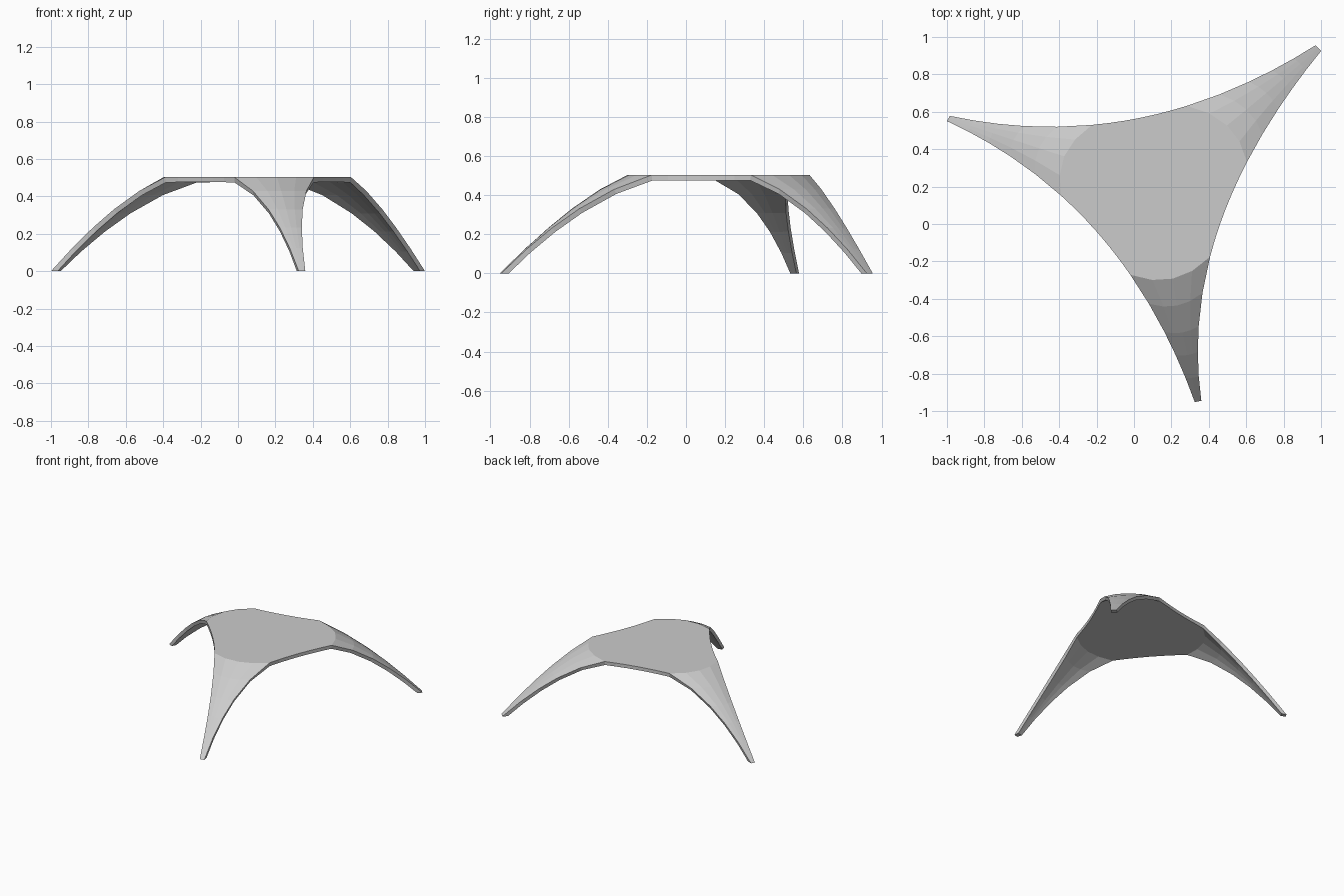
import bpy, bmesh
from mathutils import Vector

if "Cube" in bpy.data.objects:
    bpy.data.objects.remove(bpy.data.objects["Cube"])

TOP, THICK = 0.503, 0.027
COLS = 4
STEPS = [-0.08, 0.0, 0.17, 0.34, 0.52, 0.75, 1.0]   # foot -> roof fold

# Plan outline: three inward-bowed edges (start, control, end, fold near start, fold near end)
EDGES = [
    ((-0.985, 0.578), (0.03, 0.36), (0.97, 0.955), 0.38, 0.64),     # back
    ((1.0, 0.925), (0.23, -0.02), (0.36, -0.945), 0.315, 0.586),    # right
    ((0.325, -0.952), (-0.0625, 0.12), (-1.0, 0.55), 0.355, 0.635), # front left
]


def plan(edge, t):
    a, b, c = (Vector(p) for p in edge[:3])
    return a * (1 - t) ** 2 + b * 2 * t * (1 - t) + c * t * t


def leg_row(e_in, e_out, s):
    """Cross-section of a leg, bowed toward its foot, at fraction s of its length."""
    left = plan(e_in, 1 - s * (1 - e_in[4]))
    right = plan(e_out, s * e_out[3])
    tip = (plan(e_in, 1) + plan(e_out, 0)) / 2
    out = (tip - (left + right) / 2)
    out = out.normalized() if s > 0.01 else Vector((0, 0))
    z = TOP * (1.55 * s - 0.55 * s * s)
    row = []
    for i in range(COLS + 1):
        u = i / COLS
        p = left.lerp(right, u) + out * 0.07 * s * s * 4 * u * (1 - u)
        row.append((p.x, p.y, z))
    return row


bm = bmesh.new()
roof = []
for k, edge in enumerate(EDGES):
    nxt = EDGES[(k + 1) % 3]
    # Curved leg
    rows = [[bm.verts.new(p) for p in leg_row(edge, nxt, s)] for s in STEPS]
    for r0, r1 in zip(rows, rows[1:]):
        for i in range(COLS):
            bm.faces.new((r0[i], r0[i + 1], r1[i + 1], r1[i]))
    # Flat roof outline: free edge, then the fold of the leg
    for j in range(1, 6):
        p = plan(edge, edge[3] + (edge[4] - edge[3]) * j / 6)
        roof.append(bm.verts.new((p.x, p.y, TOP)))
    roof += rows[-1]
bm.faces.new(roof[::-1])
bmesh.ops.recalc_face_normals(bm, faces=bm.faces[:])
bm.faces.ensure_lookup_table()
if bm.faces[-1].normal.z < 0:
    bmesh.ops.reverse_faces(bm, faces=bm.faces[:])

mesh = bpy.data.meshes.new("canopy_shell")
bm.to_mesh(mesh)
bm.free()
shell = bpy.data.objects.new("canopy_shell", mesh)
bpy.context.collection.objects.link(shell)
bpy.context.view_layer.objects.active = shell
shell.select_set(True)

# Shell thickness, inward
mod = shell.modifiers.new("thickness", 'SOLIDIFY')
mod.thickness = THICK
mod.offset = -1
mod.use_even_offset = True
bpy.ops.object.modifier_apply(modifier=mod.name)

# Trim the feet flat on the ground
bm = bmesh.new()
bm.from_mesh(mesh)
bmesh.ops.bisect_plane(bm, geom=bm.verts[:] + bm.edges[:] + bm.faces[:], dist=1e-5,
                       plane_co=(0, 0, 0), plane_no=(0, 0, 1), clear_inner=True)
bmesh.ops.holes_fill(bm, edges=[e for e in bm.edges if e.is_boundary], sides=0)
bmesh.ops.recalc_face_normals(bm, faces=bm.faces[:])
bm.to_mesh(mesh)
bm.free()
